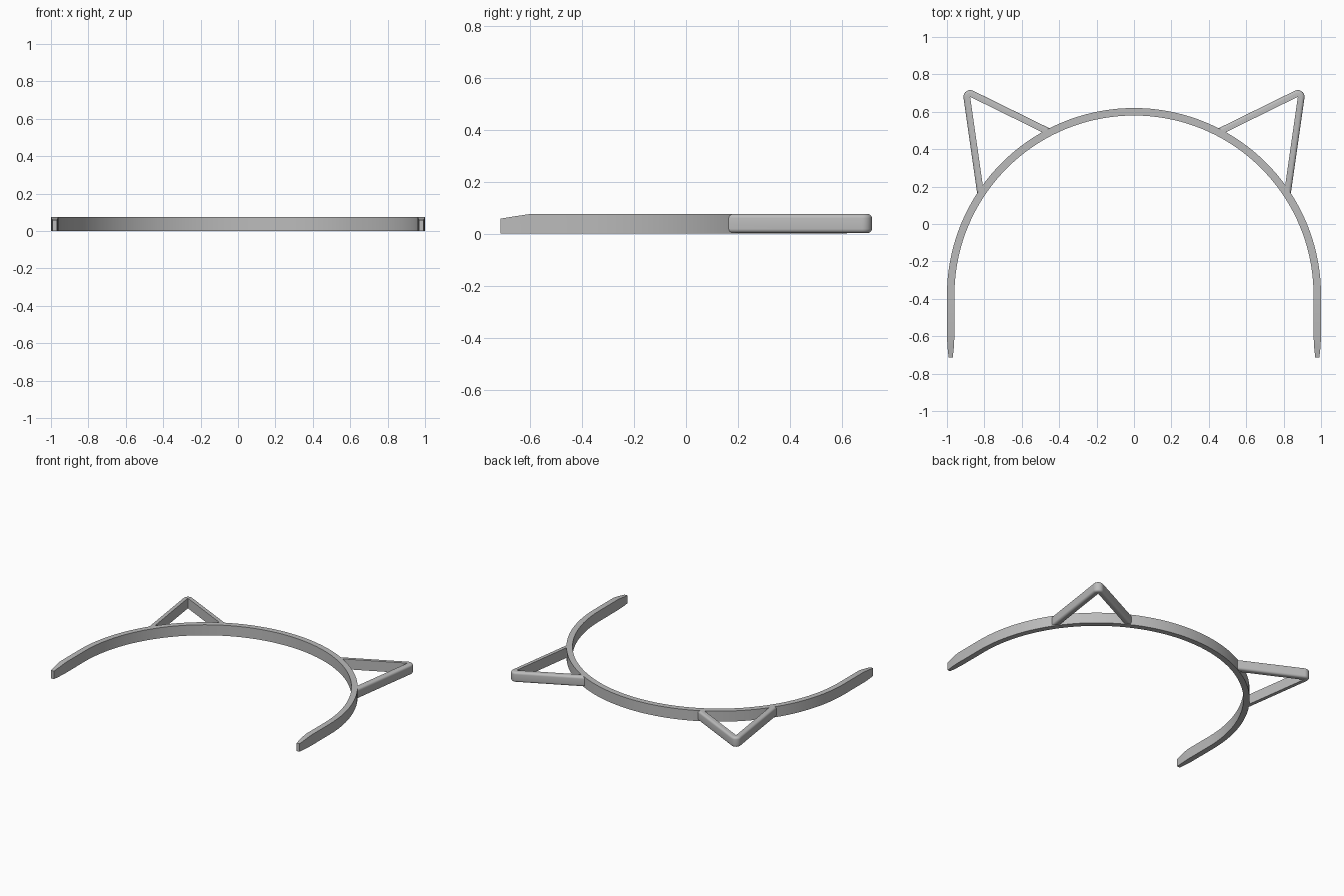
import bpy
import bmesh
import math
from mathutils import Vector

if "Cube" in bpy.data.objects:
    bpy.data.objects.remove(bpy.data.objects["Cube"], do_unlink=True)

HEIGHT = 0.076
CENTRE_Y = -0.38

grey = bpy.data.materials.new("satin grey")
grey.use_nodes = True
COLOUR = (0.5, 0.5, 0.5, 1)
grey.diffuse_color = COLOUR
grey.node_tree.nodes["Principled BSDF"].inputs["Base Color"].default_value = COLOUR


def loft(name, rings):
    """Skin a run of matching closed cross-sections and cap both ends."""
    bm = bmesh.new()
    loops = [[bm.verts.new(p) for p in ring] for ring in rings]
    n = len(loops[0])
    for a, b in zip(loops, loops[1:]):
        for i in range(n):
            j = (i + 1) % n
            bm.faces.new((a[i], a[j], b[j], b[i]))
    bm.faces.new(loops[0])
    bm.faces.new(loops[-1])
    # bars that share a sharp inner corner meet in a single line
    bmesh.ops.remove_doubles(bm, verts=bm.verts, dist=1e-5)
    bmesh.ops.recalc_face_normals(bm, faces=bm.faces)
    mesh = bpy.data.meshes.new(name)
    bm.to_mesh(mesh)
    bm.free()
    mesh.materials.append(grey)
    obj = bpy.data.objects.new(name, mesh)
    bpy.context.collection.objects.link(obj)
    bpy.ops.object.select_all(action="DESELECT")
    obj.select_set(True)
    bpy.context.view_layer.objects.active = obj
    bpy.ops.object.shade_smooth_by_angle(angle=math.radians(30))
    return obj


def band_ring(pos, normal, half, top):
    return [pos + normal * s * half + Vector((0, 0, z))
            for s, z in ((-1, 0), (1, 0), (1, top), (-1, top))]


# Band: half circle with straight arms and tapered tips
def arm(side):
    stations = ((-0.715, 0.011, 0.058), (-0.66, 0.017, 0.067), (-0.6, 0.02, HEIGHT))
    return [band_ring(Vector((side * 0.98, y, 0)), Vector((side, 0, 0)), half, top)
            for y, half, top in stations]


arc = []
STEPS = 72
for k in range(STEPS + 1):
    t = math.pi * k / STEPS
    out = Vector((math.cos(t), math.sin(t), 0))
    arc.append(band_ring(Vector((0, CENTRE_Y, 0)) + out * 0.98, out, 0.02, HEIGHT))
loft("headband", arm(1) + arc + arm(-1)[::-1])


# Ears: bent bar, flat inside, rounded along the outer edges
def ear_profile(width=0.036, r=0.016, low=0.003, high=HEIGHT, steps=5):
    pts = [(0, high), (0, low)]
    for z, start in ((low + r, -90), (high - r, 0)):
        for k in range(steps + 1):
            a = math.radians(start + 90 * k / steps)
            pts.append((width - r + r * math.cos(a), z + r * math.sin(a)))
    return pts


def ear(name, side):
    apex = Vector((0.876, 0.68, 0))
    outer_foot = Vector((0.801, 0.155, 0))
    inner_foot = Vector((0.459, 0.475, 0))
    d1 = (apex - outer_foot).normalized()
    d2 = (inner_foot - apex).normalized()
    n1 = Vector((d1.y, -d1.x, 0))
    n2 = Vector((d2.y, -d2.x, 0))
    a1 = math.atan2(n1.y, n1.x)
    a2 = math.atan2(n2.y, n2.x)
    bends = 10
    path = [(outer_foot, a1)]
    path += [(apex, a1 + (a2 - a1) * k / bends) for k in range(bends + 1)]
    path.append((inner_foot, a2))
    rings = []
    for pos, a in path:
        out = Vector((math.cos(a), math.sin(a), 0))
        ring = [pos + out * w + Vector((0, 0, z)) for w, z in ear_profile()]
        rings.append([Vector((p.x * side, p.y, p.z)) for p in ring])
    return loft(name, rings)


ear("left_ear", 1)
ear("right_ear", -1)
